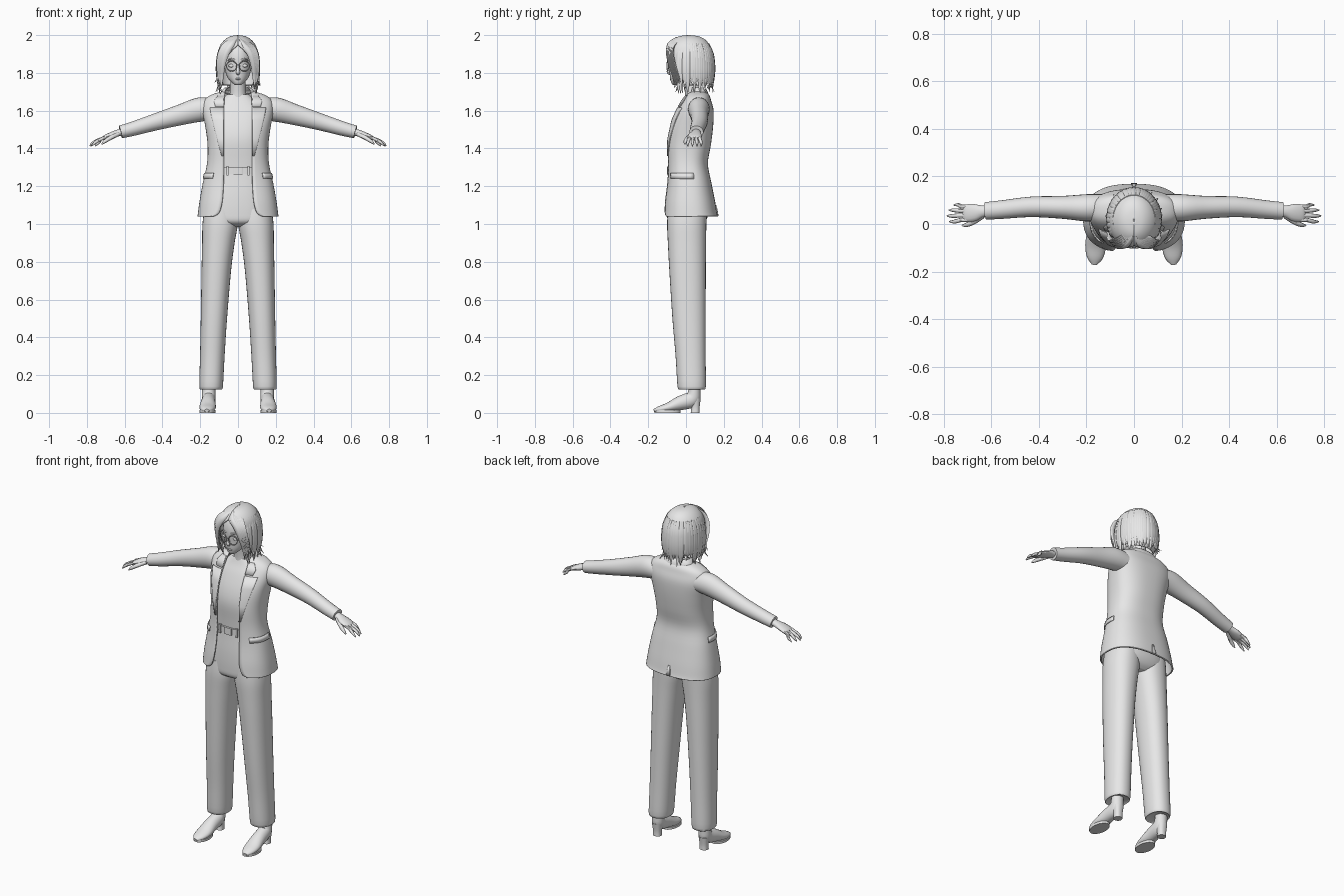
import bpy, bmesh, math, random
from mathutils import Vector

random.seed(4)
if "Cube" in bpy.data.objects:
    bpy.data.objects.remove(bpy.data.objects["Cube"])

grey = bpy.data.materials.new("plain_grey")
grey.use_nodes = True
grey.diffuse_color = (0.8, 0.8, 0.8, 1)
grey.node_tree.nodes["Principled BSDF"].inputs["Base Color"].default_value = (0.8, 0.8, 0.8, 1)


def finish(obj, angle=45):
    obj.data.materials.clear()
    obj.data.materials.append(grey)
    obj.data.shade_smooth()
    obj.data.set_sharp_from_angle(angle=math.radians(angle))
    return obj


def grid(name, rows, closed=False, thick=0.0):
    """Skin rows of points; closed rows wrap around and get end caps."""
    bm = bmesh.new()
    rings = [[bm.verts.new(p) for p in row] for row in rows]
    n = len(rings[0])
    for low, high in zip(rings, rings[1:]):
        for i in range(n if closed else n - 1):
            j = (i + 1) % n
            bm.faces.new((low[i], low[j], high[j], high[i]))
    if closed:
        bm.faces.new(rings[0][::-1])
        bm.faces.new(rings[-1])
    bmesh.ops.recalc_face_normals(bm, faces=bm.faces)
    mesh = bpy.data.meshes.new(name)
    bm.to_mesh(mesh)
    bm.free()
    obj = bpy.data.objects.new(name, mesh)
    bpy.context.collection.objects.link(obj)
    if thick:
        solid = obj.modifiers.new("thickness", "SOLIDIFY")
        solid.thickness, solid.offset = thick, 0
    return finish(obj)


def smooth(keys, steps=4):
    """Catmull-Rom resampling of tuples."""
    out = []
    for i in range(len(keys) - 1):
        p, a, b, q = keys[max(i - 1, 0)], keys[i], keys[i + 1], keys[min(i + 2, len(keys) - 1)]
        for k in range(steps):
            t = k / steps
            out.append(tuple(
                y + t / 2 * (z - x + t * (2*x - 5*y + 4*z - w + t * (3*(y - z) + w - x)))
                for x, y, z, w in zip(p, a, b, q)))
    return out + [tuple(keys[-1])]


def section_point(sec, a, e, cx=0, off=0):
    z, rx, yf, yb = sec[:4]
    s, c = math.sin(a), math.cos(a)
    x = (rx + off) * math.copysign(abs(s) ** e, s)
    y = (yf + yb) / 2 - ((yb - yf) / 2 + off) * math.copysign(abs(c) ** e, c)
    return (cx + x, y, z)


def edge_angle(sec, x, e):
    return math.asin(min(1, max(0, x) / sec[1]) ** (1 / e))


def loft(name, keys, e=0.85, cx=0, n=32):
    """Sections are height, half width, front y, back y."""
    rows = [[section_point(s, 2 * math.pi * i / n, e, cx) for i in range(n)] for s in smooth(keys)]
    return grid(name, rows, closed=True)


def open_shell(name, keys, e=0.8, n=48, thick=0.008):
    """Like loft, with a fifth value for the half width of the front opening."""
    rows = []
    for s in smooth(keys):
        a = edge_angle(s, s[4], e)
        rows.append([section_point(s, a + (2 * math.pi - 2 * a) * i / n, e) for i in range(n + 1)])
    return grid(name, rows, thick=thick)


def tube(name, keys, ref, n=14, steps=4):
    """Sweep an ellipse along x, y, z, half width (along ref), half height."""
    pts = smooth(keys, steps)
    rows = []
    for i, p in enumerate(pts):
        d = (Vector(pts[min(i + 1, len(pts) - 1)][:3]) - Vector(pts[max(i - 1, 0)][:3])).normalized()
        w = (Vector(ref) - d * d.dot(Vector(ref))).normalized()
        h = d.cross(w)
        rows.append([Vector(p[:3]) + w * p[3] * math.cos(t) + h * p[4] * math.sin(t)
                     for t in (2 * math.pi * k / n for k in range(n))])
    return grid(name, rows, closed=True)


def ellipsoid(name, loc, size):
    bpy.ops.mesh.primitive_uv_sphere_add(segments=16, ring_count=10, location=loc)
    obj = bpy.context.object
    obj.name, obj.scale = name, size
    return finish(obj)


def flip(keys, s):
    return [(k[0] * s,) + tuple(k[1:]) for k in keys]


# Jacket, shirt and collar
JACKET = [(1.04, .21, -.12, .165, .13), (1.06, .208, -.118, .16, .1), (1.12, .2, -.113, .15, .083),
          (1.22, .182, -.1, .13, .076), (1.32, .16, -.097, .112, .075), (1.42, .157, -.1, .128, .075),
          (1.52, .17, -.085, .14, .075), (1.6, .185, -.05, .142, .075), (1.65, .178, -.02, .13, .072),
          (1.68, .14, 0, .12, .07), (1.7, .075, .02, .1, .068)]
open_shell("jacket", JACKET)
open_shell("collar", [(1.66, .1, 0, .122, .08), (1.7, .084, .015, .11, .07), (1.72, .066, .02, .095, .058)])
loft("shirt", [(1.25, .14, -.08, .09), (1.34, .14, -.085, .09), (1.44, .14, -.091, .1), (1.52, .145, -.075, .1),
               (1.6, .14, -.042, .1), (1.65, .1, -.015, .1), (1.685, .06, .0, .09)], e=0.8)


def jacket_section(z):
    for a, b in zip(JACKET, JACKET[1:]):
        if a[0] <= z <= b[0]:
            t = (z - a[0]) / (b[0] - a[0])
            return [u + (v - u) * t for u, v in zip(a, b)]


def jacket_patch(name, rows, s, off):
    """Thin panel lying on the jacket; rows are height, start and end angle."""
    out = []
    for z, a, b in rows:
        sec = jacket_section(z)
        pts = [section_point(sec, a + (b - a) * i / 8, 0.8, off=off) for i in range(9)]
        out.append([(x * s, y, zz) for x, y, zz in pts])
    grid(name, out, thick=0.005)


LAPEL = [(1.36, .082), (1.45, .105), (1.55, .13), (1.615, .142)]
COLLAR_TIP = [(1.622, .115), (1.65, .122), (1.68, .1)]
for s, side in ((1, "left"), (-1, "right")):
    for name, outline in (("lapel", LAPEL), ("collar_tip", COLLAR_TIP)):
        rows = [(z, edge_angle(jacket_section(z), .072, .8), edge_angle(jacket_section(z), x, .8))
                for z, x in outline]
        jacket_patch(side + "_" + name, rows, s, .008)
    jacket_patch(side + "_pocket_flap", [(z, math.radians(42), math.radians(100)) for z in (1.24, 1.27)], s, .007)
jacket_patch("back_vent", [(1.042, math.pi - .03, math.pi + .03), (1.1, math.pi - .01, math.pi + .01)], 1, .006)

# Trousers and belt
loft("trouser_hips", [(.985, .09, -.05, .07), (1.01, .165, -.093, .1), (1.06, .182, -.1, .12),
                      (1.15, .17, -.098, .118), (1.24, .148, -.09, .1), (1.29, .142, -.086, .095)])
loft("belt", [(z, .148, -.093, .1) for z in (1.265, 1.3)])
loft("belt_buckle", [(z, .024, -.1, -.088) for z in (1.262, 1.303)], e=0.3)
for x in (-.055, .055):
    loft("belt_loop", [(z, .006, -.098, -.084) for z in (1.257, 1.308)], e=0.3, cx=x)

for s, side in ((1, "left"), (-1, "right")):
    # Each leg gives height, inner x, outer x, front y, back y
    leg = [(.128, .088, .196, -.035, .095), (.14, .08, .205, -.045, .105), (.3, .071, .201, -.055, .104),
           (.5, .058, .197, -.072, .104), (.75, .037, .193, -.088, .105), (.9, .018, .19, -.096, .106),
           (1.0, .001, .188, -.1, .108), (1.08, .005, .178, -.095, .11)]
    rows = [[section_point((z, (o - i) / 2, f, b), 2 * math.pi * k / 32, .9, s * (o + i) / 2)
             for k in range(32)] for z, i, o, f, b in smooth(leg)]
    grid(side + "_trouser_leg", rows, closed=True)

    # Heeled boot
    tube(side + "_boot", flip([(.155, .045, .17, .034, .031), (.155, .044, .11, .035, .033),
                               (.155, .03, .072, .036, .042), (.158, -.03, .052, .039, .038),
                               (.161, -.09, .03, .044, .026), (.164, -.14, .019, .034, .017),
                               (.166, -.17, .012, .012, .008)], s), (1, 0, 0), n=20)
    loft(side + "_boot_heel", [(0, .024, .025, .072), (.03, .024, .027, .072), (.075, .031, .01, .078)], cx=s * .155)
    loft(side + "_boot_sole", [(z, .042, -.168, -.03) for z in (0, .014)], e=1, cx=s * .162)

    # Sleeve and cuff
    tube(side + "_sleeve", flip([(.13, .07, 1.605, .055, .055), (.2, .068, 1.606, .057, .064),
                                 (.3, .07, 1.579, .048, .055), (.43, .072, 1.542, .043, .045),
                                 (.55, .061, 1.506, .039, .038), (.622, .055, 1.487, .037, .034)], s),
         (0, 1, 0), n=24)

    # Hand
    tube(side + "_palm", flip([(.59, .055, 1.492, .022, .02), (.635, .053, 1.482, .025, .018),
                               (.67, .048, 1.471, .036, .016), (.705, .045, 1.458, .037, .012),
                               (.717, .045, 1.452, .03, .007)], s), (0, 1, 0))
    for finger, y, y_end, reach in (("little", .074, .08, .757), ("ring", .055, .058, .777),
                                    ("middle", .036, .034, .785), ("index", .017, .01, .775)):
        tube(side + "_" + finger + "_finger",
             flip([(.695, y, 1.46, .009, .009), (.725, y, 1.45, .009, .009),
                   (reach - .02, y_end, 1.432, .008, .008), (reach, y_end, 1.413, .003, .003)], s), (0, 1, 0), n=8)
    tube(side + "_thumb", flip([(.635, .035, 1.476, .012, .012), (.675, .008, 1.456, .011, .011),
                                (.705, -.004, 1.437, .009, .009), (.722, -.006, 1.422, .003, .003)], s), (0, 1, 0), n=8)

# Neck and head
loft("neck", [(1.62, .06, -.01, .1), (1.68, .045, -.005, .085), (1.74, .041, -.01, .08), (1.8, .041, -.02, .08)], e=1)
loft("head", [(1.735, .014, -.066, -.04), (1.745, .028, -.077, -.015), (1.775, .055, -.084, .05), (1.82, .07, -.088, .1),
              (1.88, .077, -.092, .12), (1.93, .072, -.08, .12), (1.97, .05, -.05, .09)], e=0.95)
tube("nose", [(0, -.084, 1.845, .005, .004), (0, -.091, 1.82, .008, .008),
              (0, -.094, 1.802, .011, .008), (0, -.083, 1.792, .007, .004)], (1, 0, 0), n=10)
ellipsoid("lips", (0, -.081, 1.768), (.017, .005, .005))

# Eyes, brows and glasses
for s, side in ((1, "left"), (-1, "right")):
    ellipsoid(side + "_eye", (s * .034, -.078, 1.838), (.016, .007, .009))
    tube(side + "_brow", flip([(.016, -.091, 1.868, .004, .003), (.036, -.087, 1.874, .004, .003),
                               (.056, -.073, 1.866, .002, .002)], s), (0, 0, 1), n=8)
    bpy.ops.mesh.primitive_torus_add(major_radius=.027, minor_radius=.0025, major_segments=32, minor_segments=8,
                                     location=(s * .034, -.097, 1.836), rotation=(math.pi / 2, 0, s * .15))
    bpy.context.object.name = side + "_glasses_rim"
    finish(bpy.context.object)
    tube(side + "_glasses_temple", flip([(.06, -.093, 1.84, .002, .002), (.08, -.05, 1.84, .002, .002),
                                         (.082, .04, 1.835, .002, .002)], s), (0, 0, 1), n=6)
tube("glasses_bridge", [(-.009, -.1, 1.84, .002, .002), (0, -.102, 1.843, .002, .002),
                        (.009, -.1, 1.84, .002, .002)], (0, 0, 1), n=6)

# Hair cap with a face opening
open_shell("hair_cap", [(1.735, .088, -.04, .105, .08), (1.78, .1, -.075, .125, .082), (1.83, .106, -.095, .14, .078),
                        (1.88, .106, -.106, .143, .062), (1.92, .1, -.101, .135, .03), (1.95, .088, -.088, .12, 0),
                        (1.975, .066, -.066, .098, 0), (1.991, .038, -.035, .065, 0),
                        (1.997, .003, .01, .02, 0)], e=1, thick=.006)

# Layered locks around the sides and back
for i in range(38):
    a = math.radians(62 + 236 * i / 37 + random.uniform(-3, 3))
    end = random.uniform(1.685, 1.745)
    flick = random.uniform(.82, 1.2)
    path = []
    for z, r, w in ((1.955, .8, .008), (1.9, .97, .015), (1.83, 1.03, .017),
                    (1.775, 1.01, .014), ((1.775 + end) / 2, .97, .009), (end, flick, .001)):
        turn = a + (flick - 1) * (1.9 - z) * .8
        path.append((.108 * r * math.sin(turn), .02 - .125 * r * math.cos(turn), z, w, w * .4))
    tube("hair_lock", path, (math.cos(a), math.sin(a), 0), n=8, steps=3)

# Swept fringe from the parting
for s in (1, -1):
    for k in range(6):
        out = k * .006
        tube("fringe_lock", flip([(.004, -.05 + out, 1.986, .006, .004), (.03 + out, -.09 + out, 1.955, .014, .006),
                                  (.061 + out, -.1 + out, 1.905, .015, .006),
                                  (.079 + out * .8, -.088 + out, 1.84, .012, .005),
                                  (.084 + out * .6, -.07 + out, 1.785, .009, .004),
                                  (.087 + out * random.uniform(.3, 1.3), -.06 + out, 1.72 + out, .001, .001)], s),
             (1, 0, -.5), n=8, steps=3)
